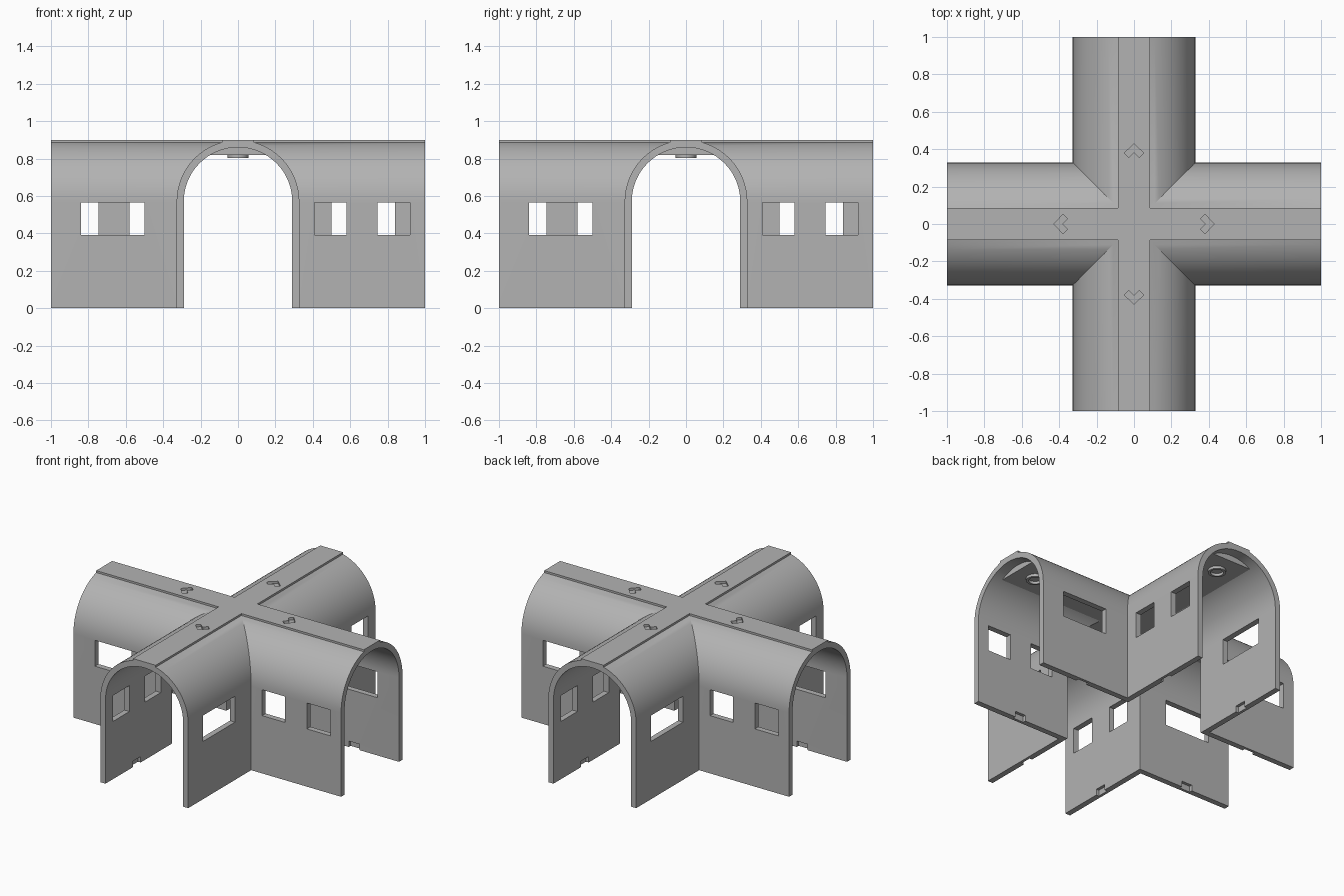
import bpy, bmesh, math
from mathutils import Matrix, Vector

if "Cube" in bpy.data.objects:
    bpy.data.objects.remove(bpy.data.objects["Cube"])

R_OUT, R_IN, SPRING, TOP, STRIP = 0.328, 0.29, 0.57, 0.90, 0.085

plaster = bpy.data.materials.new("grey_plaster")
plaster.diffuse_color = (0.45, 0.45, 0.45, 1)
plaster.use_nodes = True
plaster.node_tree.nodes["Principled BSDF"].inputs["Base Color"].default_value = plaster.diffuse_color


def finish(name, bm):
    bmesh.ops.remove_doubles(bm, verts=bm.verts, dist=1e-5)
    bmesh.ops.recalc_face_normals(bm, faces=bm.faces)
    me = bpy.data.meshes.new(name)
    bm.to_mesh(me)
    bm.free()
    ob = bpy.data.objects.new(name, me)
    bpy.context.collection.objects.link(ob)
    me.materials.append(plaster)
    return ob


def quarter(i):
    return Matrix.Rotation(i * math.pi / 2, 3, 'Z')


def arc(radius, start, end, n):
    """Points (u, z) on the vault circle between two angles."""
    return [(radius * math.cos(a), SPRING + radius * math.sin(a))
            for a in (start + (end - start) * k / n for k in range(n + 1))]


def mitred_cross(name, loop, reach):
    """Four arms with one closed cross-section, mitred at the crossing."""
    bm = bmesh.new()
    for i in range(4):
        m = quarter(i)
        tip = [bm.verts.new(m @ Vector((reach, u, z))) for u, z in loop]
        root = [bm.verts.new(m @ Vector((abs(u), u, z))) for u, z in loop]
        for k in range(len(loop)):
            j = (k + 1) % len(loop)
            bm.faces.new((tip[k], tip[j], root[j], root[k]))
        bm.faces.new(tip)
    return finish(name, bm)


def add_box(bm, x0, x1, y0, y1, z0, z1, m):
    vs = bmesh.ops.create_cube(bm, size=1)["verts"]
    for v in vs:
        p = v.co
        v.co = m @ Vector(((x0 + x1) / 2 + p.x * (x1 - x0),
                           (y0 + y1) / 2 + p.y * (y1 - y0),
                           (z0 + z1) / 2 + p.z * (z1 - z0)))


def smooth(ob):
    bpy.ops.object.select_all(action='DESELECT')
    ob.select_set(True)
    bpy.context.view_layer.objects.active = ob
    bpy.ops.object.shade_smooth_by_angle(angle=math.radians(25))


# Vaulted shell: walls, arch and raised flat roof strip
edge = math.acos(STRIP / R_OUT)
right = arc(R_OUT, 0, edge, 16)
outer = [(R_OUT, 0)] + right + [(STRIP, TOP), (0, TOP), (-STRIP, TOP)]
outer += [(-u, z) for u, z in reversed(right)] + [(-R_OUT, 0)]
inner = [(-R_IN, 0)] + arc(R_IN, math.pi, 0, 40) + [(R_IN, 0)]
inner = [(0.0 if abs(u) < 1e-6 else u, z) for u, z in inner]
shell = mitred_cross("vaulted_shell", outer + inner, 1.0)

# Cutter for windows, clip notches and roof chevrons
bm = bmesh.new()
chevron = [(0.428, 0), (0.380, 0.052), (0.355, 0.028),
           (0.383, 0), (0.355, -0.028), (0.380, -0.052)]
for i in range(4):
    m = quarter(i)
    for x0, x1 in ((0.41, 0.58), (0.745, 0.92)):
        add_box(bm, x0, x1, -0.4, -0.2, 0.39, 0.565, m)
    add_box(bm, 0.50, 0.84, 0.2, 0.4, 0.39, 0.565, m)
    for s in (-1, 1):
        add_box(bm, 0.625, 0.705, s * 0.29 - 0.02, s * 0.29 + 0.02, -0.05, 0.04, m)
    low = [bm.verts.new(m @ Vector((x, y, 0.885))) for x, y in chevron]
    high = [bm.verts.new(m @ Vector((x, y, 0.95))) for x, y in chevron]
    bm.faces.new(low)
    bm.faces.new(high)
    for k in range(6):
        j = (k + 1) % 6
        bm.faces.new((low[k], low[j], high[j], high[k]))
cutter = finish("opening_cutter", bm)
cutter.hide_render = True

mod = shell.modifiers.new("openings", 'BOOLEAN')
mod.operation = 'DIFFERENCE'
mod.solver = 'EXACT'
mod.object = cutter
bpy.context.view_layer.objects.active = shell
bpy.ops.object.modifier_apply(modifier=mod.name)
bpy.data.objects.remove(cutter)
smooth(shell)

# Flat ceiling panel tucked under the vault, set back from the arch ends
a0 = math.asin((0.82 - SPRING) / 0.30)
cap = arc(0.30, a0, math.pi - a0, 12)
cap[6] = (0.0, cap[6][1])
mitred_cross("ceiling_panel", cap + [(0.0, 0.82)], 0.93)

# Ceiling rings near each arm end
for i in range(4):
    bm = bmesh.new()
    c = quarter(i) @ Vector((0.79, 0, 0))
    n = 32
    prof = [(0.055, 0.825), (0.055, 0.802), (0.040, 0.802), (0.040, 0.825)]
    rows = [[bm.verts.new((c.x + r * math.cos(2 * math.pi * k / n),
                           c.y + r * math.sin(2 * math.pi * k / n), z))
             for r, z in prof] for k in range(n)]
    for k in range(n):
        a, b = rows[k], rows[(k + 1) % n]
        for q in range(4):
            bm.faces.new((a[q], a[(q + 1) % 4], b[(q + 1) % 4], b[q]))
    smooth(finish("ceiling_ring_%d" % (i + 1), bm))
